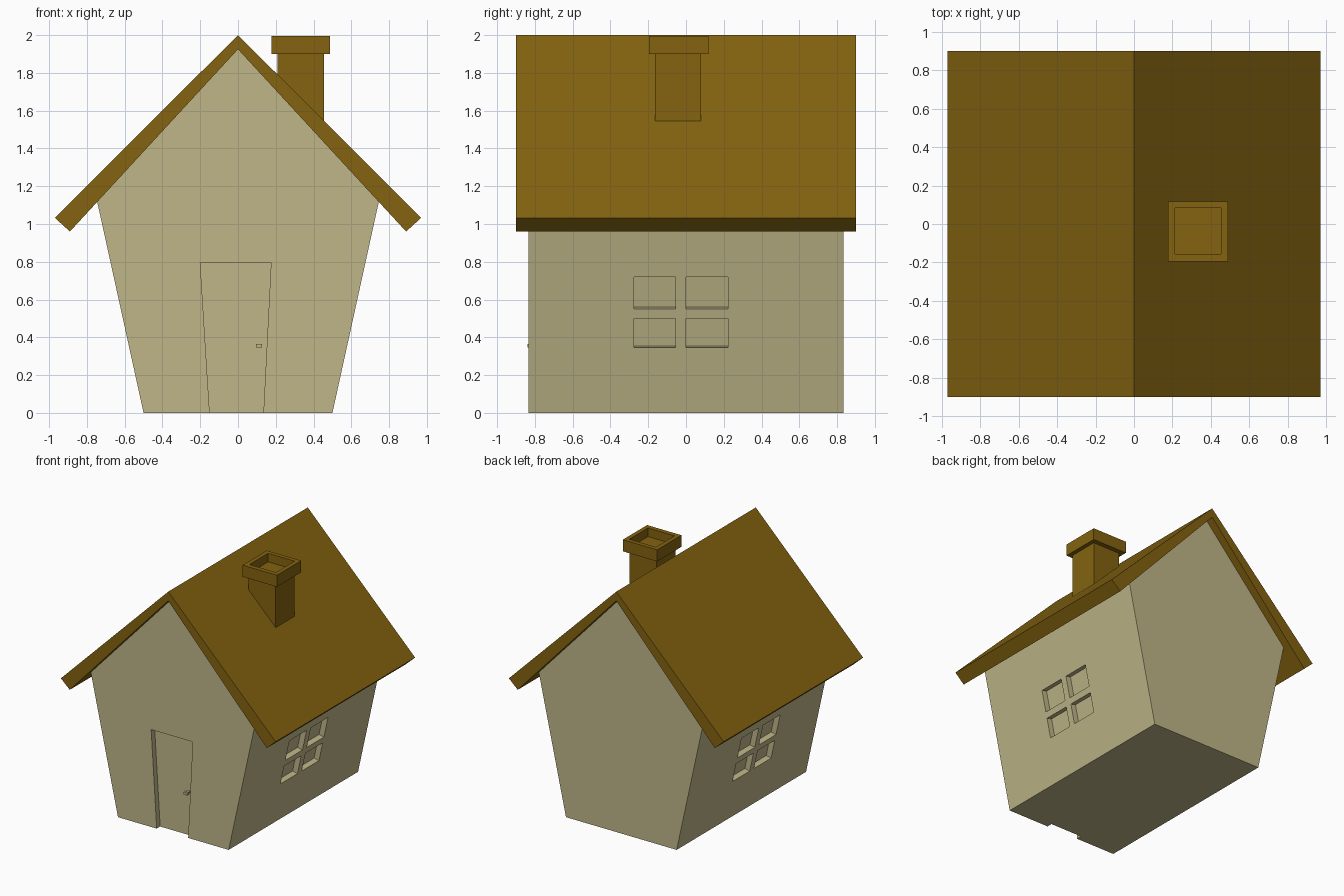
import bpy, bmesh
from mathutils import Vector

if "Cube" in bpy.data.objects:
    bpy.data.objects.remove(bpy.data.objects["Cube"])


def material(name, rgb):
    m = bpy.data.materials.new(name)
    m.diffuse_color = (*rgb, 1)
    m.use_nodes = True
    m.node_tree.nodes["Principled BSDF"].inputs["Base Color"].default_value = m.diffuse_color
    return m


PLASTER = material("plaster", (0.52, 0.47, 0.25))
TIMBER = material("timber", (0.23, 0.125, 0.005))


def prism(name, profile, y0, y1, mat):
    """Extrude an xz profile from y0 to y1."""
    bm = bmesh.new()
    face = bm.faces.new([bm.verts.new((x, y0, z)) for x, z in profile])
    ext = bmesh.ops.extrude_face_region(bm, geom=[face])["geom"]
    verts = [v for v in ext if isinstance(v, bmesh.types.BMVert)]
    bmesh.ops.translate(bm, verts=verts, vec=(0, y1 - y0, 0))
    bmesh.ops.recalc_face_normals(bm, faces=bm.faces)
    me = bpy.data.meshes.new(name)
    bm.to_mesh(me)
    bm.free()
    me.materials.append(mat)
    ob = bpy.data.objects.new(name, me)
    bpy.context.collection.objects.link(ob)
    return ob


def rect(x0, x1, z0, z1):
    return [(x0, z0), (x1, z0), (x1, z1), (x0, z1)]


def cut(ob, cutter):
    """Subtract the cutter and discard it."""
    mod = ob.modifiers.new("cut", "BOOLEAN")
    mod.operation, mod.solver, mod.object = "DIFFERENCE", "EXACT", cutter
    bpy.context.view_layer.objects.active = ob
    bpy.ops.object.modifier_apply(modifier=mod.name)
    bpy.data.objects.remove(cutter)


# House body with outward-leaning walls; top is tucked just inside the roof
walls = prism("walls", [(-0.5, 0), (0.5, 0), (0.747, 1.125), (0, 1.94), (-0.747, 1.125)],
              -0.835, 0.835, PLASTER)

# Tapered door recess
cut(walls, prism("door_cutter", [(-0.147, -0.05), (0.132, -0.05), (0.175, 0.795), (-0.2, 0.795)],
                 -0.95, -0.79, PLASTER))

# Four window recesses on each side, cut square to the leaning wall
base, slope = Vector((0.5, 0)), Vector((0.247, 1.125)) / 1.125
normal = Vector((slope.y, -slope.x)).normalized()
for side in (1, -1):
    for z0, z1 in ((0.345, 0.5), (0.55, 0.72)):
        for y0, y1 in ((-0.275, -0.055), (0.0, 0.222)):
            pts = [base + slope * z + normal * d
                   for z, d in ((z0, 0.06), (z1, 0.06), (z1, -0.045), (z0, -0.045))]
            cut(walls, prism("window_cutter", [(side * p.x, p.y) for p in pts], y0, y1, PLASTER))

# Door handle: stem and grip
prism("handle_stem", rect(0.105, 0.12, 0.348, 0.362), -0.82, -0.785, PLASTER)
prism("handle_grip", rect(0.095, 0.128, 0.345, 0.366), -0.838, -0.815, PLASTER)

# Chevron roof overhanging all round
prism("roof", [(0, 2), (0.97, 1.033), (0.89, 0.96), (0, 1.925), (-0.89, 0.96), (-0.97, 1.033)],
      -0.9, 0.9, TIMBER)

# Chimney shaft with its foot following the roof slope
prism("chimney_shaft", [(0.21, 1.76), (0.455, 1.515), (0.455, 1.91), (0.21, 1.91)],
      -0.163, 0.08, TIMBER)

# Chimney cap with a shallow square opening
cap = prism("chimney_cap", rect(0.178, 0.488, 1.9, 1.995), -0.195, 0.118, TIMBER)
cut(cap, prism("cap_cutter", rect(0.214, 0.453, 1.925, 2.1), -0.157, 0.083, TIMBER))
